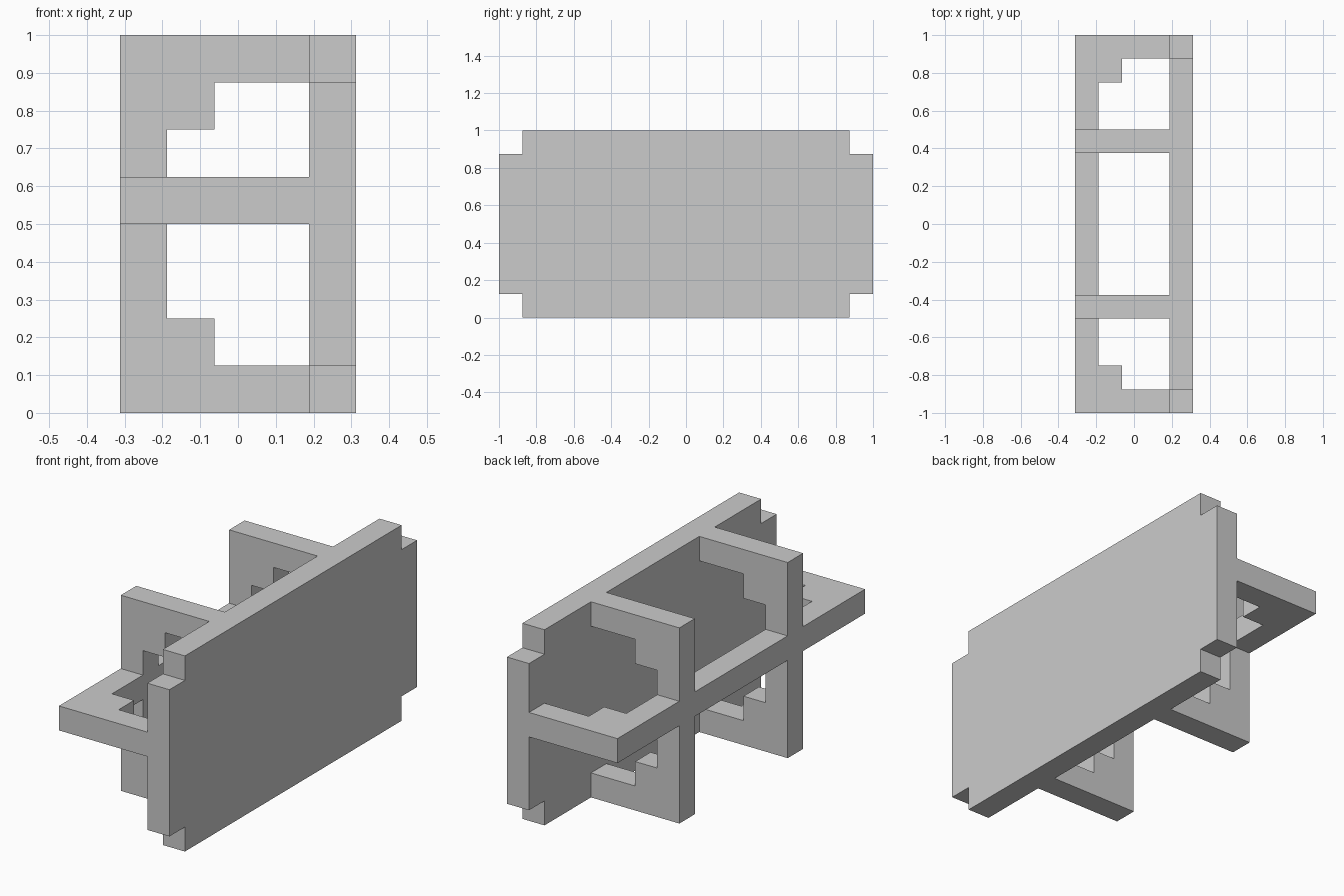
import bpy
import bmesh
from mathutils import Vector

cube = bpy.data.objects.get("Cube")
if cube:
    bpy.data.objects.remove(cube, do_unlink=True)

U = 0.125  # thickness of every slab

grey = bpy.data.materials.new("plain_grey")
grey.use_nodes = True
colour = (0.6, 0.6, 0.6, 1)
grey.diffuse_color = colour
grey.node_tree.nodes["Principled BSDF"].inputs["Base Color"].default_value = colour


def slab(name, outline, place, direction):
    """Extrude a flat outline, given in slab units, by one thickness."""
    bm = bmesh.new()
    face = bm.faces.new([bm.verts.new(place(a * U, b * U)) for a, b in outline])
    extruded = bmesh.ops.extrude_face_region(bm, geom=[face])
    moved = [v for v in extruded["geom"] if isinstance(v, bmesh.types.BMVert)]
    bmesh.ops.translate(bm, verts=moved, vec=Vector(direction) * U)
    bmesh.ops.recalc_face_normals(bm, faces=bm.faces)
    mesh = bpy.data.meshes.new(name)
    bm.to_mesh(mesh)
    bm.free()
    mesh.materials.append(grey)
    obj = bpy.data.objects.new(name, mesh)
    bpy.context.collection.objects.link(obj)
    return obj


def mirrored(half):
    """Complete a symmetric outline from its positive half."""
    return half + [(a, -b) for a, b in reversed(half)]


# Large side plate with notched corners
plate = mirrored([(-4, 7), (-3, 7), (-3, 8), (3, 8), (3, 7), (4, 7)])
slab("side_plate", plate, lambda a, b: (1.5 * U, b, a + 4 * U), (1, 0, 0))

# Two upright brackets with stepped inner corners
bracket = mirrored([(1.5, 4), (-2.5, 4)])
bracket += mirrored([(1.5, 3), (-0.5, 3), (-0.5, 2), (-1.5, 2)])[::-1]
brackets = []
for name, y in (("front_bracket", -4 * U), ("back_bracket", 3 * U)):
    brackets.append(slab(name, bracket,
                         lambda a, b, y=y: (a, y, b + 4 * U), (0, 1, 0)))

# Level bracket running the full length, slotted around the uprights
level = mirrored([(1.5, 8), (-2.5, 8)])
level += mirrored([(1.5, 7), (-0.5, 7), (-0.5, 6), (-1.5, 6)])[::-1]
shelf = slab("level_bracket", level, lambda a, b: (a, b, 4 * U), (0, 0, 1))
for upright in brackets:
    cut = shelf.modifiers.new("slot", 'BOOLEAN')
    cut.operation = 'DIFFERENCE'
    cut.solver = 'EXACT'
    cut.object = upright
